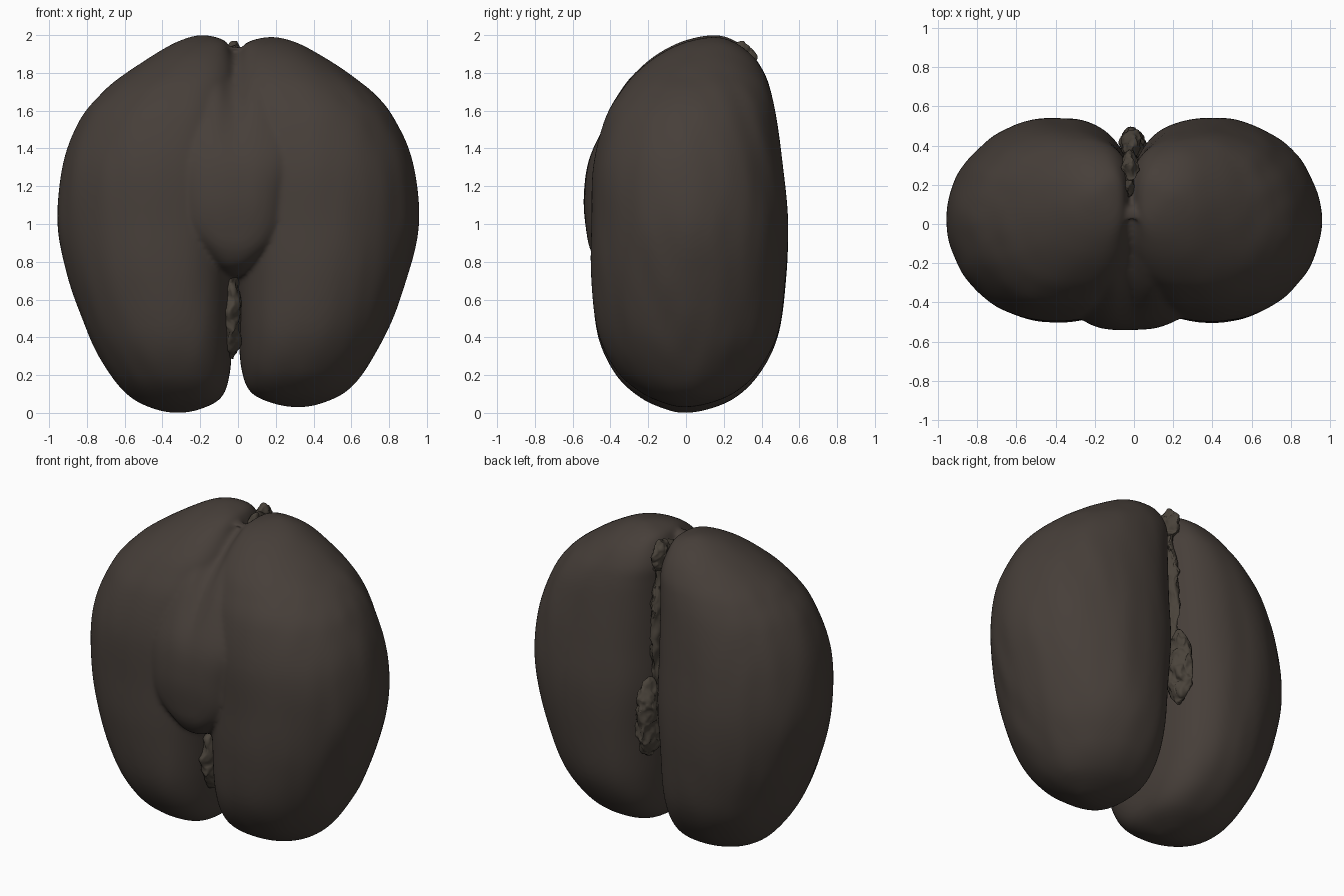
import bpy, bmesh, math
from mathutils import Vector, noise

cube = bpy.data.objects.get("Cube")
if cube:
    bpy.data.objects.remove(cube)


def make_material(name, colour):
    mat = bpy.data.materials.new(name)
    mat.use_nodes = True
    mat.diffuse_color = (*colour, 1)
    bsdf = mat.node_tree.nodes["Principled BSDF"]
    bsdf.inputs["Base Color"].default_value = (*colour, 1)
    bsdf.inputs["Roughness"].default_value = 0.8
    return mat


HUSK = make_material("dark brown husk", (0.062, 0.049, 0.041))
FIBRE = make_material("dry brown fibre", (0.068, 0.056, 0.043))

# Ring profiles: height, inner x, outer x, front y, back y
LOBE = [(2, .19, .19, .15, .15), (1.97, .07, .31, -.01, .26), (1.9, .03, .44, -.15, .35),
        (1.8, 0, .59, -.27, .415), (1.7, 0, .715, -.35, .45), (1.55, 0, .835, -.43, .48),
        (1.3, 0, .93, -.49, .515), (1, 0, .955, -.5, .54), (.7, .02, .895, -.5, .53),
        (.4, .03, .785, -.465, .485), (.2, .045, .675, -.37, .385), (.08, .09, .565, -.24, .26),
        (.02, .2, .44, -.11, .12), (0, .32, .32, -.01, -.01)]
BULGE = [(1.94, -.02, -.02, .05, .05), (1.86, -.17, .13, -.16, .1), (1.72, -.3, .26, -.31, .1),
         (1.55, -.37, .34, -.42, .1), (1.35, -.38, .36, -.51, .1), (1.15, -.36, .31, -.54, .1),
         (.98, -.33, .28, -.53, .1), (.85, -.21, .18, -.5, .1), (.76, -.11, .07, -.42, .1),
         (.72, -.02, -.02, -.25, -.25)]


def smooth_rings(rings, steps=8):
    """Catmull-Rom through the rings, passing smoothly over both poles."""
    over = lambda r: (r[0], r[2], r[1], r[4], r[3])
    pts = [over(rings[1]), *rings, over(rings[-2])]
    out = []
    for i in range(1, len(pts) - 2):
        for s in range(steps):
            t = s / steps
            out.append([b + t / 2 * (c - a + t * (2*a - 5*b + 4*c - d + t * (3*(b - c) + d - a)))
                        for a, b, c, d in zip(*pts[i - 1:i + 3])])
    return out + [list(rings[-1])]


def add_body(bm, rings, place, centre, inner_power, outer_power, segments=96):
    """Loft rounded cross-sections into a closed body."""
    loops = []
    rows = smooth_rings(rings)
    for z, inner, outer, front, back in rows[1:-1]:
        cx, cy = inner + (outer - inner) * centre, (front + back) / 2
        loop = []
        for k in range(segments):
            a = math.tau * k / segments
            c, s = math.cos(a), math.sin(a)
            p = 2 / (inner_power if c < 0 else outer_power)
            half = outer - cx if c > 0 else cx - inner
            x = cx + half * math.copysign(abs(c) ** p, c)
            y = cy + (back - front) / 2 * math.copysign(abs(s) ** p, s)
            loop.append(bm.verts.new(place(x, y, z)))
        loops.append(loop)
    for a, b in zip(loops, loops[1:]):
        for k in range(segments):
            n = (k + 1) % segments
            bm.faces.new((a[k], a[n], b[n], b[k]))
    for row, loop in ((rows[0], loops[0]), (rows[-1], loops[-1])):
        pole = bm.verts.new(place(row[1], row[3], row[0]))
        for k in range(segments):
            bm.faces.new((pole, loop[k], loop[(k + 1) % segments]))


def right_place(x, y, z):
    return (-x, y, z)


def left_place(x, y, z):
    # Slightly shorter, and crossing the centre line a little
    return (x - .03 * max(0, 1 - x / .3), y, .03 + z * .98)


def bulge_place(x, y, z):
    # Shallow groove that deepens towards the top
    rise = min(1, max(0, (z - 1.25) / .55))
    if y < 0:
        y += .1 * rise * rise * math.exp(-((x + .02) / .06) ** 2)
    return (x, y, z)


def finish(bm, name, material):
    bmesh.ops.recalc_face_normals(bm, faces=bm.faces)
    mesh = bpy.data.meshes.new(name)
    bm.to_mesh(mesh)
    bm.free()
    mesh.materials.append(material)
    mesh.shade_smooth()
    obj = bpy.data.objects.new(name, mesh)
    bpy.context.collection.objects.link(obj)
    return obj


# Husk: two lobes and the front bulge, fused with soft creases
bm = bmesh.new()
add_body(bm, LOBE, right_place, .43, 2.7, 2)
add_body(bm, LOBE, left_place, .43, 2.7, 2)
add_body(bm, BULGE, bulge_place, .5, 2.8, 2.8)
for v in bm.verts:
    # Faint lengthwise ripples
    where = Vector((v.co.x * 9, v.co.y * 9, v.co.z * 2.5))
    v.co += Vector((v.co.x, v.co.y, 0)) * .008 * noise.noise(where)
husk = finish(bm, "husk", HUSK)
remesh = husk.modifiers.new("fuse", 'REMESH')
remesh.mode = 'VOXEL'
remesh.voxel_size = .014
remesh.use_smooth_shade = True
soften = husk.modifiers.new("soften", 'SMOOTH')
soften.iterations = 8


def fibre_lump(name, centre, size, rough):
    """Ragged lump of fibre sitting in the cleft."""
    bm = bmesh.new()
    bmesh.ops.create_icosphere(bm, subdivisions=5, radius=1)
    for v in bm.verts:
        p = Vector(a * b for a, b in zip(v.co, size)) + Vector(centre)
        v.co = p + noise.noise_vector(p * 14) * rough + noise.noise_vector(p * 35) * rough * .5
    return finish(bm, name, FIBRE)


fibre_lump("front_fibre", (-.04, -.1, .55), (.07, .2, .27), .02)
fibre_lump("back_fibre", (-.02, .2, 1.32), (.06, .17, .62), .022)
fibre_lump("top_fibre", (-.02, .29, 1.87), (.04, .08, .1), .02)
fibre_lump("stalk_scar", (-.01, .39, .86), (.062, .1, .25), .022)
